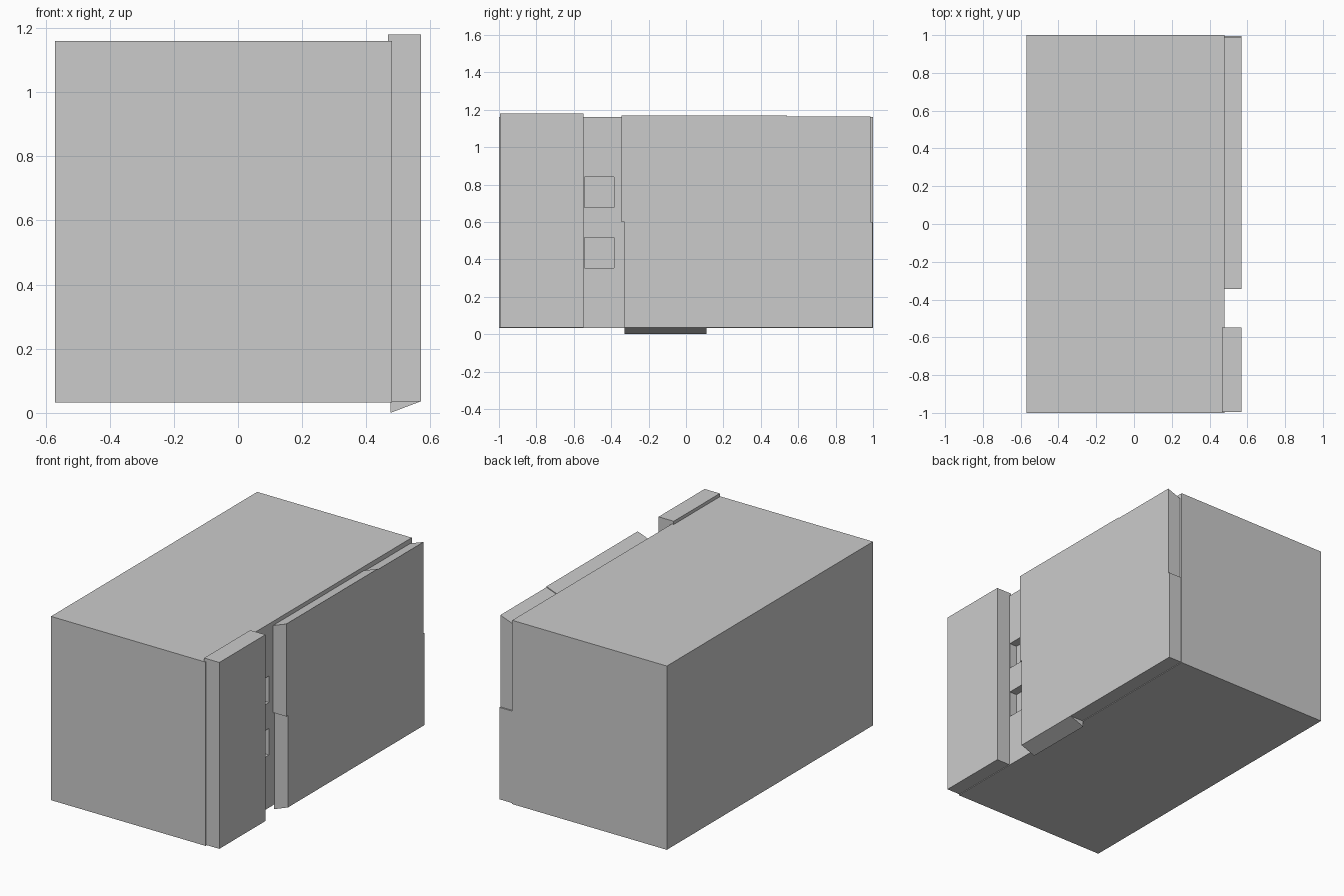
import bpy, bmesh

if "Cube" in bpy.data.objects:
    bpy.data.objects.remove(bpy.data.objects["Cube"])


def mesh_object(name, bm):
    bmesh.ops.recalc_face_normals(bm, faces=bm.faces)
    mesh = bpy.data.meshes.new(name)
    bm.to_mesh(mesh)
    bm.free()
    obj = bpy.data.objects.new(name, mesh)
    bpy.context.collection.objects.link(obj)
    return obj


def prism(name, profile, y0, y1):
    """Extrude an x/z outline along y."""
    bm = bmesh.new()
    face = bm.faces.new([bm.verts.new((x, y0, z)) for x, z in profile])
    ext = bmesh.ops.extrude_face_region(bm, geom=[face])
    moved = [v for v in ext["geom"] if isinstance(v, bmesh.types.BMVert)]
    bmesh.ops.translate(bm, verts=moved, vec=(0, y1 - y0, 0))
    return mesh_object(name, bm)


def box(name, x0, x1, y0, y1, z0, z1):
    return prism(name, [(x0, z0), (x1, z0), (x1, z1), (x0, z1)], y0, y1)


IN, OUT = 0.48, 0.57    # inner and outer planes of the front panels

# Main cabinet
cabinet = box("cabinet", -0.57, IN, -1, 1, 0.032, 1.16)

# Two square pockets in the gap between the panels
for i, z in enumerate((0.355, 0.677)):
    cutter = box(f"pocket_cutter_{i}", IN - 0.05, IN + 0.05, -0.543, -0.385, z, z + 0.163)
    cutter.hide_render = True
    cutter.hide_viewport = True
    mod = cabinet.modifiers.new("pocket", "BOOLEAN")
    mod.operation = "DIFFERENCE"
    mod.solver = "EXACT"
    mod.object = cutter

# Tall narrow side panel
box("side_panel", 0.467, OUT, -0.995, -0.548, 0.036, 1.18)

# Upper door, in two lengths with bevelled tops
for name, y0, y1, top in (("upper_door", -0.345, 0.54, 1.168),
                          ("upper_door_end", 0.54, 0.987, 1.163)):
    prism(name, [(IN, 0.6), (OUT, 0.6), (OUT, top), (IN, top - 0.033)], y0, y1)

# Lower door
box("lower_door", IN, OUT, -0.33, 0.996, 0.036, 0.6)

# Sloped lip under the lower door
prism("lower_lip", [(0.475, 0.0), (OUT, 0.036), (0.475, 0.036)], -0.33, 0.11)
